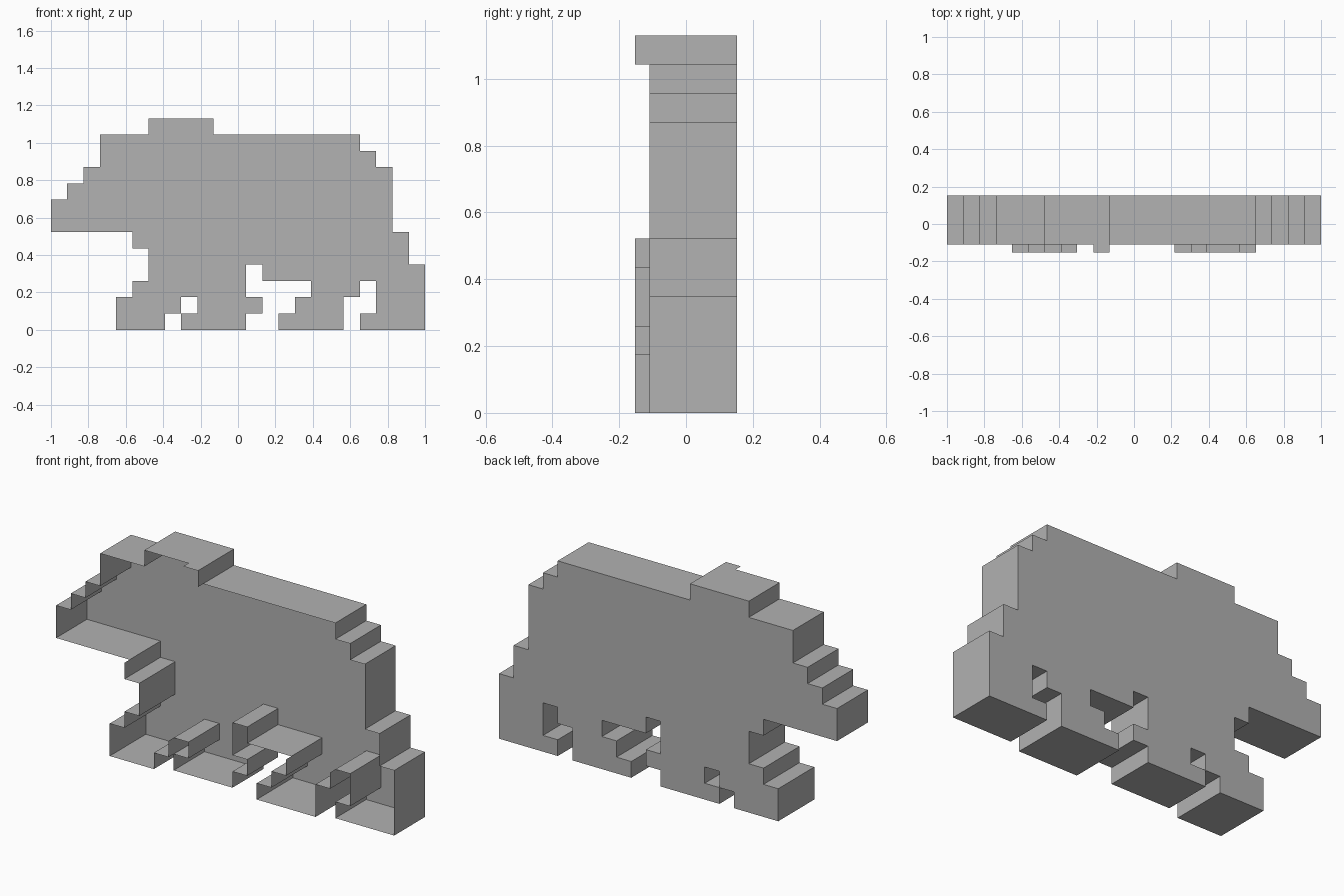
import bpy
import bmesh

if "Cube" in bpy.data.objects:
    bpy.data.objects.remove(bpy.data.objects["Cube"], do_unlink=True)

U = 2 / 23                      # size of one block
BACK = 1.75 * U                 # closed back plane
FRONT = BACK - 3 * U            # open front rim
FRONT_NEAR = BACK - 3.5 * U     # rim of the parts nearer the viewer

# Filled column spans of each row, from the feet up
ROWS = [
    [(4, 7), (8, 12), (14, 18), (19, 23)],
    [(4, 8), (9, 13), (15, 18), (20, 23)],
    [(5, 12), (16, 19), (20, 23)],
    [(6, 12), (13, 23)],
    [(6, 22)],
    [(5, 22)],
    [(0, 21)],
    [(0, 21)],
    [(1, 21)],
    [(2, 21)],
    [(3, 20)],
    [(3, 19)],
    [(6, 10)],
]
CELLS = {(c, r) for r, spans in enumerate(ROWS)
         for a, b in spans for c in range(a, b)}

GREY = (0.445, 0.445, 0.445, 1)
grey = bpy.data.materials.new("plain grey")
grey.use_nodes = True
grey.diffuse_color = GREY
grey.node_tree.nodes["Principled BSDF"].inputs["Base Color"].default_value = GREY


def is_near(c, r):
    """Near legs and near ear stand half a block further forward."""
    front_leg = c < 8 and r < 6
    hind_leg = 14 <= c < 19 and r < 3
    ear = c == 9 and r == 12
    return front_leg or hind_leg or ear


def part_of(c, r):
    if r == 12:
        return "ears"
    if r < 3:
        return "front_legs" if c < 13 else "hind_legs"
    return "head" if c < 6 else "body"


def build(name, cells):
    """Back plate plus a rim wall wherever a block has no neighbour."""
    bm = bmesh.new()

    def quad(points):
        bm.faces.new([bm.verts.new((x * U - 1, y, z * U)) for x, y, z in points])

    for c, r in sorted(cells):
        y = FRONT_NEAR if is_near(c, r) else FRONT
        corners = [(c, r), (c + 1, r), (c + 1, r + 1), (c, r + 1)]
        quad([(x, BACK, z) for x, z in reversed(corners)])
        neighbours = [(c, r - 1), (c + 1, r), (c, r + 1), (c - 1, r)]
        for i, n in enumerate(neighbours):
            if n not in CELLS:
                (ax, az), (bx, bz) = corners[i], corners[(i + 1) % 4]
                quad([(ax, y, az), (ax, BACK, az), (bx, BACK, bz), (bx, y, bz)])

    bmesh.ops.remove_doubles(bm, verts=bm.verts, dist=0.0001)
    # Make every face point outwards: away from the middle of its block
    for f in bm.faces:
        f.normal_update()
        if abs(f.normal.y) > 0.5:
            if f.normal.y < 0:
                f.normal_flip()
            continue
        mid = f.calc_center_median()
        probe = mid + f.normal * U * 0.5
        if (int((probe.x + 1) // U), int(probe.z // U)) in CELLS:
            f.normal_flip()

    mesh = bpy.data.meshes.new(name)
    bm.to_mesh(mesh)
    bm.free()
    mesh.materials.append(grey)
    bpy.context.collection.objects.link(bpy.data.objects.new(name, mesh))


for part in ("body", "head", "ears", "front_legs", "hind_legs"):
    build(part, {cell for cell in CELLS if part_of(*cell) == part})
